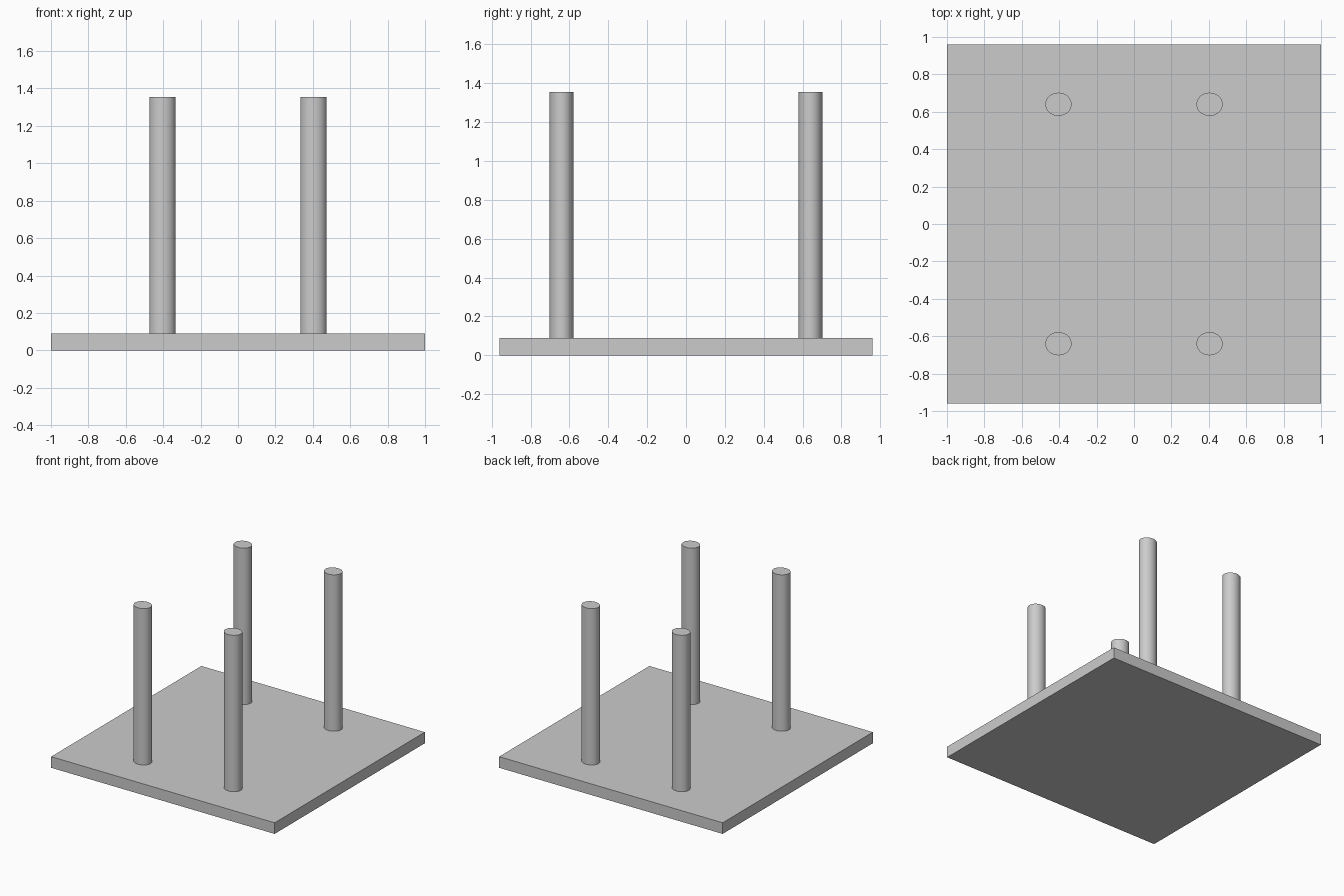
import bpy
import math

cube = bpy.data.objects.get("Cube")
if cube:
    bpy.data.objects.remove(cube, do_unlink=True)

# Single grey material
GREY = (0.6, 0.6, 0.6, 1.0)
grey = bpy.data.materials.new("plain grey")
grey.use_nodes = True
grey.diffuse_color = GREY
grey.node_tree.nodes["Principled BSDF"].inputs["Base Color"].default_value = GREY

BASE_TOP = 0.09
POST_TOP = 1.355


def finish(name, scale):
    """Name the active object, bake its scale and colour it."""
    obj = bpy.context.object
    obj.name = name
    obj.scale = scale
    bpy.ops.object.transform_apply(location=False, rotation=False, scale=True)
    obj.data.materials.append(grey)
    return obj


# Flat base plate
bpy.ops.mesh.primitive_cube_add(size=1, location=(0, 0, BASE_TOP / 2))
finish("base_plate", (2.0, 1.92, BASE_TOP))

# Four slightly oval posts standing on the plate
for y_name, y in (("front", -0.64), ("back", 0.64)):
    for x_name, x in (("right", -0.404), ("left", 0.404)):
        bpy.ops.mesh.primitive_cylinder_add(
            vertices=64, radius=1, depth=1,
            location=(x, y, (BASE_TOP + POST_TOP) / 2))
        finish(f"{y_name}_{x_name}_post", (0.07, 0.062, POST_TOP - BASE_TOP))
        bpy.ops.object.shade_smooth_by_angle(angle=math.radians(30))
